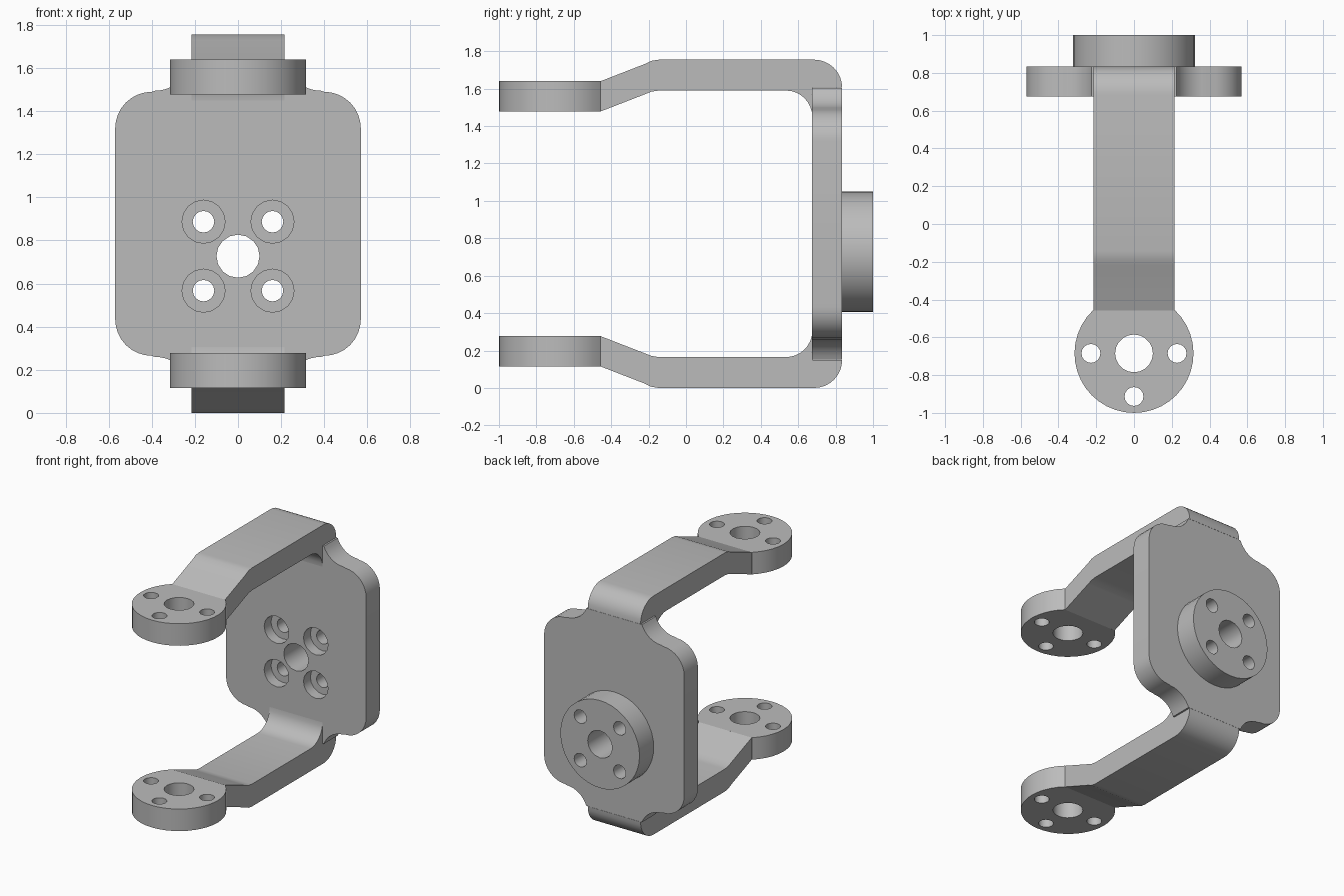
import bpy, bmesh
from math import sin, cos, radians
from mathutils import Vector

cube = bpy.data.objects.get("Cube")
if cube:
    bpy.data.objects.remove(cube, do_unlink=True)

metal = bpy.data.materials.new("grey_metal")
metal.use_nodes = True
metal.diffuse_color = (0.5, 0.5, 0.5, 1)
metal.node_tree.nodes["Principled BSDF"].inputs["Base Color"].default_value = (0.5, 0.5, 0.5, 1)

HEIGHT = 1.755
MID = HEIGHT / 2
STRAP = 0.215   # half width of the arms
INNER, BACK = 0.675, 0.835   # front and back faces of the plate

# Ways to place a flat (u, v) outline with depth d
FACING_Y = lambda u, v, d: Vector((u, d, v))
FACING_Z = lambda u, v, d: Vector((u, v, d))
FACING_X = lambda u, v, d: Vector((d, u, v))


def arc(u, v, r, start, end, steps=8):
    angles = [radians(start + (end - start) * i / steps) for i in range(steps + 1)]
    return [(u + r * cos(a), v + r * sin(a)) for a in angles]


def circle(u, v, r, sides):
    return arc(u, v, r, 0, 360, sides)[:-1]


def slab(name, outline, holes, place, near, far):
    """Fill an outline, leaving its holes open, and extrude it from near to far."""
    bm = bmesh.new()
    for loop in [outline] + holes:
        verts = [bm.verts.new(place(u, v, near)) for u, v in loop]
        for i, vert in enumerate(verts):
            bm.edges.new((verts[i - 1], vert))
    bmesh.ops.triangle_fill(bm, edges=bm.edges[:], use_beauty=True)
    extruded = bmesh.ops.extrude_face_region(bm, geom=bm.faces[:], use_keep_orig=True)
    moved = [g for g in extruded["geom"] if isinstance(g, bmesh.types.BMVert)]
    bmesh.ops.translate(bm, verts=moved, vec=place(0, 0, far - near))
    bmesh.ops.recalc_face_normals(bm, faces=bm.faces[:])
    mesh = bpy.data.meshes.new(name)
    bm.to_mesh(mesh)
    bm.free()
    mesh.materials.append(metal)
    obj = bpy.data.objects.new(name, mesh)
    bpy.context.collection.objects.link(obj)
    bpy.ops.object.select_all(action='DESELECT')
    obj.select_set(True)
    bpy.context.view_layer.objects.active = obj
    bpy.ops.object.shade_smooth_by_angle(angle=radians(30))
    return obj


# Back plate outline: rounded corners, then hollow fillets up to the arm width
quarter = arc(0.40, 1.32, 0.17, 0, 90) + arc(0.385, 1.665, 0.17, 270, 201)
upper = quarter + [(-x, z) for x, z in reversed(quarter)]
plate = upper + [(x, HEIGHT - z) for x, z in reversed(upper)]

# Plate in two layers, so that the screw holes are counterbored from the front
HUB_Z = 0.727
corners = [(sx * 0.16, HUB_Z + sz * 0.16) for sx in (-1, 1) for sz in (-1, 1)]
bore = circle(0, HUB_Z, 0.1, 16)
wide = [bore] + [circle(x, z, 0.1, 16) for x, z in corners]
narrow = [bore] + [circle(x, z, 0.05, 16) for x, z in corners]
step = INNER + 0.08
slab("plate_front_layer", plate, wide, FACING_Y, INNER, step)
slab("plate_back_layer", plate, narrow, FACING_Y, step, BACK)

# Round boss on the back
slab("back_boss", circle(0, HUB_Z, 0.322, 40), narrow, FACING_Y, BACK, 1.0)

# Upper arm side profile: sloped end, straight run, bend into the plate
NECK = -0.457
outer = [(NECK, 1.64), (-0.22, 1.732), (-0.185, 1.749), (-0.145, HEIGHT)]
outer += arc(0.685, 1.605, 0.15, 90, 0)
inner = [(INNER, 1.605)] + arc(0.535, 1.45, 0.14, 0, 90)
inner += [(-0.145, 1.59), (-0.185, 1.584), (-0.22, 1.57), (NECK, 1.478)]
arm = outer + inner

# Arm end disc: a circle cut flat where it meets the arm, with its holes
EYE_Y, EYE_R = -0.685, 0.315
disc = arc(0, EYE_Y, EYE_R, 133.6, 406.4, 30)
eye_holes = [circle(0, EYE_Y, 0.1, 20)]
eye_holes += [circle(x, y, 0.05, 16) for x, y in
              ((-0.228, EYE_Y), (0.228, EYE_Y), (0, EYE_Y - 0.228))]

flip = lambda z: HEIGHT - z
for label, height in (("upper", lambda z: z), ("lower", flip)):
    profile = [(y, height(z)) for y, z in arm]
    slab(label + "_arm", profile, [], FACING_X, -STRAP, STRAP)
    slab(label + "_end_disc", disc, eye_holes, FACING_Z, height(1.478), height(1.64))
